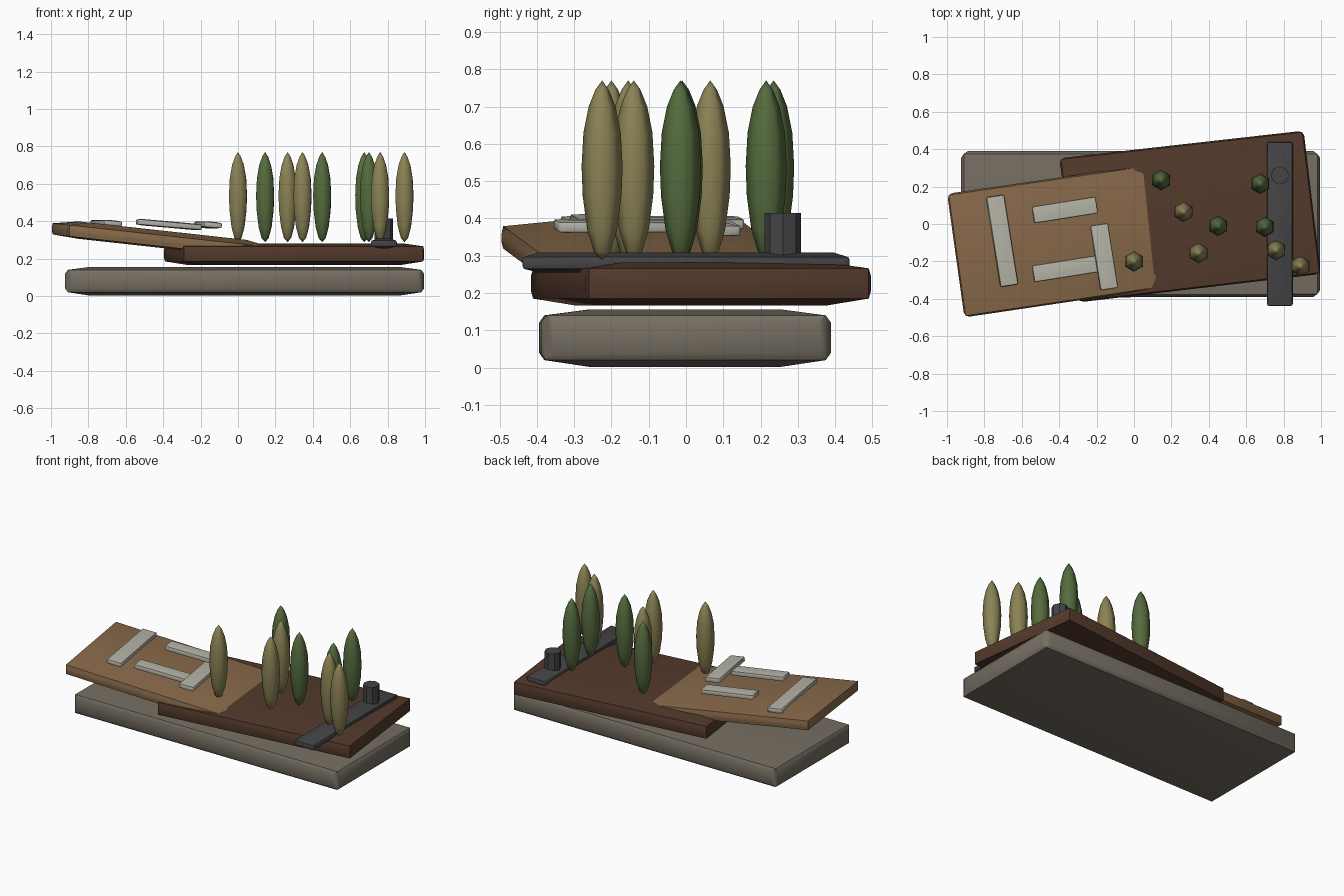
import bpy, bmesh
from math import radians, cos, sin, pi

cube = bpy.data.objects.get("Cube")
if cube:
    bpy.data.objects.remove(cube, do_unlink=True)


def material(name, r, g, b):
    m = bpy.data.materials.new(name)
    m.use_nodes = True
    m.diffuse_color = (r, g, b, 1)
    m.node_tree.nodes["Principled BSDF"].inputs["Base Color"].default_value = (r, g, b, 1)
    return m


stone = material("grey_stone", 0.178, 0.156, 0.122)
earth = material("dark_brown_earth", 0.089, 0.042, 0.025)
clay = material("tan_clay", 0.25, 0.143, 0.069)
pale = material("pale_stone", 0.46, 0.46, 0.39)
slate = material("dark_slate", 0.058, 0.058, 0.061)
olive = material("olive_leaf", 0.255, 0.225, 0.09)
green = material("green_leaf", 0.091, 0.147, 0.047)


def finish(name, bm, mat, angle=40):
    bmesh.ops.recalc_face_normals(bm, faces=bm.faces)
    mesh = bpy.data.meshes.new(name)
    bm.to_mesh(mesh)
    bm.free()
    mesh.materials.append(mat)
    ob = bpy.data.objects.new(name, mesh)
    bpy.context.collection.objects.link(ob)
    bpy.ops.object.select_all(action='DESELECT')
    ob.select_set(True)
    bpy.context.view_layer.objects.active = ob
    bpy.ops.object.shade_smooth_by_angle(angle=radians(angle))
    return ob


def slab(name, mat, corners, bottom, top, slope=0, inset=0.1,
         bulge_up=0.016, bulge_down=0.018, bulge_side=0.014, rim=0.02):
    """Four-cornered slab whose faces swell outward; z falls along x by slope."""
    bm = bmesh.new()
    low = [bm.verts.new((x, y, bottom + slope * x)) for x, y in corners]
    high = [bm.verts.new((x, y, top + slope * x)) for x, y in corners]
    base = bm.faces.new(low[::-1])
    lid = bm.faces.new(high)
    sides = [bm.faces.new((low[i], low[(i + 1) % 4], high[(i + 1) % 4], high[i]))
             for i in range(4)]
    bmesh.ops.recalc_face_normals(bm, faces=bm.faces)
    for faces, width, depth in (([lid], inset, bulge_up), ([base], inset, bulge_down),
                                (sides, rim, bulge_side)):
        bmesh.ops.inset_individual(bm, faces=faces, thickness=width, depth=depth,
                                   use_even_offset=True)
    return finish(name, bm, mat)


# Three stacked terrain slabs
slab("base_slab", stone, [(-0.91, -0.38), (0.98, -0.375), (0.98, 0.375), (-0.91, 0.375)],
     0.02, 0.14, inset=0.12)
slab("middle_slab", earth, [(-0.29, -0.41), (0.99, -0.26), (0.9, 0.49), (-0.39, 0.345)],
     0.185, 0.266, bulge_side=0.008)
slab("upper_slab", clay, [(-0.9, -0.49), (0.18, -0.33), (0.08, 0.31), (-0.99, 0.155)],
     0.22, 0.28, slope=-0.11, inset=0.12, bulge_up=0.025, bulge_down=0.008, bulge_side=0.008)

# Dark causeway with its tower
slab("causeway", slate, [(0.715, -0.435), (0.845, -0.435), (0.845, 0.435), (0.715, 0.435)],
     0.265, 0.296, inset=0.04, bulge_up=0.013, bulge_down=0.01, bulge_side=0.004, rim=0.008)
bm = bmesh.new()
bmesh.ops.create_cone(bm, cap_ends=True, segments=8, radius1=0.049, radius2=0.049, depth=0.12)
tower = finish("tower", bm, slate, 30)
tower.location = (0.78, 0.26, 0.355)


# Pale walls lying on the upper slab
def wall(name, x, y, z, length_x, length_y):
    a, b = length_x / 2, length_y / 2
    ob = slab(name, pale, [(-a, -b), (a, -b), (a, b), (-a, b)], -0.013, 0.013,
              inset=0.025, bulge_up=0.004, bulge_down=0.004, bulge_side=0.003, rim=0.006)
    ob.location = (x, y, z)
    ob.rotation_euler = (0, radians(5), radians(9))


wall("outer_wall", -0.705, -0.09, 0.388, 0.09, 0.48)
wall("back_wall", -0.37, 0.075, 0.382, 0.34, 0.085)
wall("front_wall", -0.37, -0.24, 0.382, 0.34, 0.085)
wall("inner_wall", -0.16, -0.175, 0.38, 0.09, 0.345)


# Slender trees: six-sided spindles
def tree(name, mat, x, y):
    bm = bmesh.new()
    rings = []
    for r, z in ((0.022, 0.31), (0.04, 0.37), (0.052, 0.46), (0.055, 0.54),
                 (0.05, 0.63), (0.036, 0.7), (0.018, 0.745)):
        rings.append([bm.verts.new((x + r * cos(k * pi / 3 + 0.5),
                                    y + r * sin(k * pi / 3 + 0.5), z)) for k in range(6)])
    foot = bm.verts.new((x, y, 0.288))
    tip = bm.verts.new((x, y, 0.77))
    for k in range(6):
        n = (k + 1) % 6
        for a, b in zip(rings, rings[1:]):
            bm.faces.new((a[k], a[n], b[n], b[k]))
        bm.faces.new((foot, rings[0][n], rings[0][k]))
        bm.faces.new((rings[-1][k], rings[-1][n], tip))
    finish(name, bm, mat, 62)


for i, (x, y) in enumerate(((0, -0.2), (0.265, 0.065), (0.345, -0.155),
                            (0.76, -0.14), (0.89, -0.225))):
    tree(f"olive_tree_{i + 1}", olive, x, y)
for i, (x, y) in enumerate(((0.145, 0.235), (0.45, -0.01), (0.675, 0.215), (0.7, -0.015))):
    tree(f"green_tree_{i + 1}", green, x, y)
